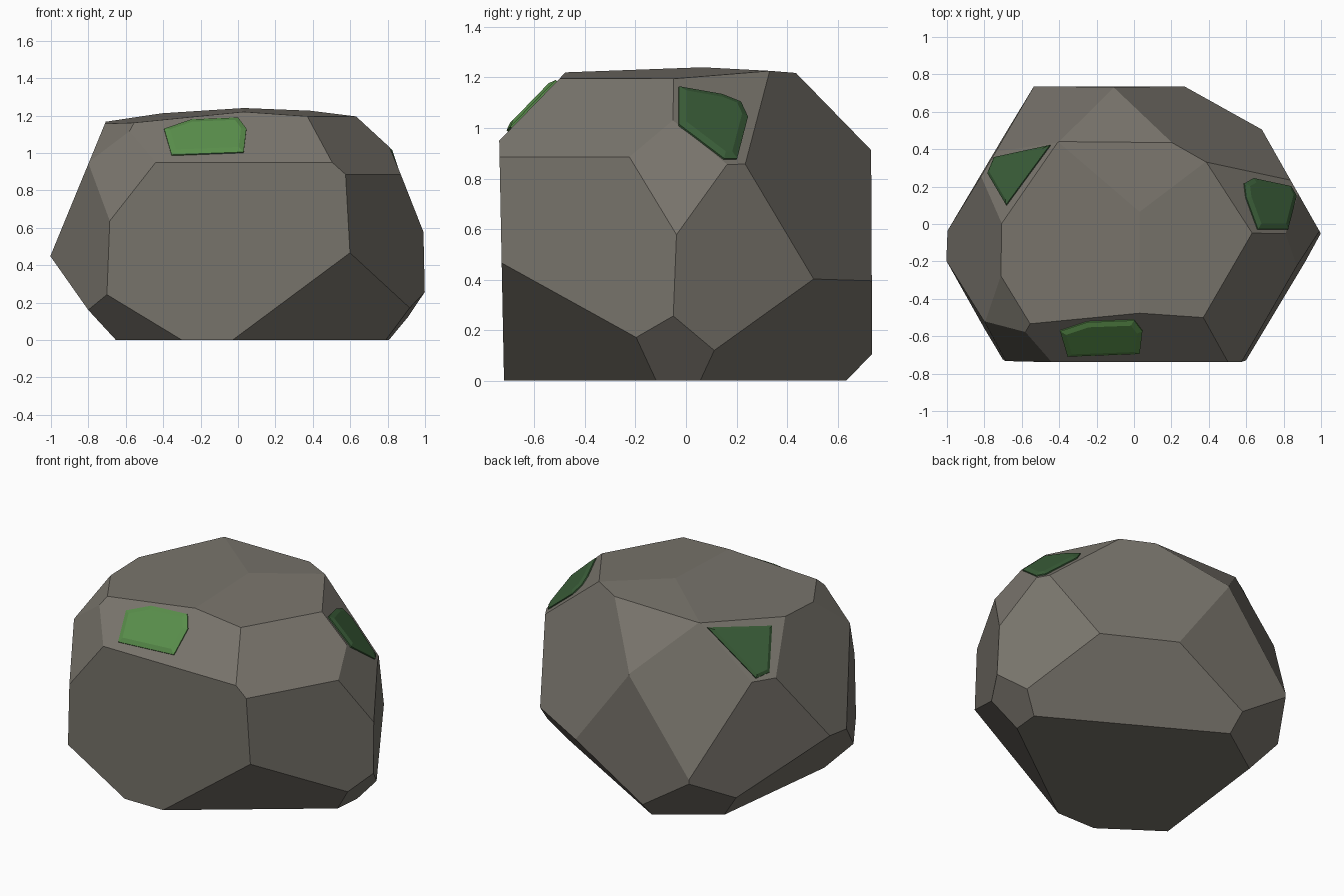
import bpy, bmesh
from mathutils import Vector

if "Cube" in bpy.data.objects:
    bpy.data.objects.remove(bpy.data.objects["Cube"])


def material(name, rgb):
    m = bpy.data.materials.new(name)
    m.diffuse_color = (*rgb, 1)
    m.use_nodes = True
    m.node_tree.nodes["Principled BSDF"].inputs["Base Color"].default_value = m.diffuse_color
    return m


STONE = material("grey stone", (0.190, 0.176, 0.150))
MOSS_LIGHT = material("light moss green", (0.10, 0.27, 0.07))
MOSS_DARK = material("dark moss green", (0.042, 0.110, 0.040))

# Faces kept in variables, because moss grows on them: a*x + b*y + c*z = d
FRONT_SLOPE = (0, -1.03, 1, 1.711)
RIGHT_SLOPE = (0.93, 0.52, 1, 1.757)
LEFT_SLOPE = (-1.034, 0.61, 1, 1.90)

# Every flat facet of the boulder, as one chisel cut
CUTS = [
    # base, front and back
    (0, 0, -1, 0), (0, -1, -0.02, 0.72), (0, 1, 0.005, 0.737),
    # three shallow crown facets
    (-0.096, -0.037, 1, 1.2347), (0.068, -0.037, 1, 1.2396), (-0.0089, 0.0645, 1, 1.2439),
    # upper slopes
    FRONT_SLOPE, RIGHT_SLOPE, LEFT_SLOPE,
    (-0.893, -0.524, 1, 1.937), (-1.33, -2.19, 1, 3.153),
    (0, 1.026, 1, 1.664), (0.91, -0.524, 1, 1.795),
    # left side
    (-1, -0.583, 0.027, 1.130), (-1, 0, 0.412, 1.188), (-1, 0.6, 0.01, 0.98),
    # back corners
    (-0.554, 1, 0.429, 1.182), (0.55, 1, 0.41, 1.046),
    # right side
    (1, 0.011, 0.40, 1.222), (1, 0.567, 0, 0.97), (1, -0.575, 0.045, 1.039),
    # undercuts round the base
    (0.728, -0.99, -1, 0.692), (-0.595, -0.845, -1, 0.787), (-1.167, 0.142, -1, 0.695),
    (-0.67, 0.97, -1, 0.748), (0.61, 1.064, -1, 0.552), (1.27, -0.12, -1, 1.018),
]


def finish(name, bm, mat):
    bmesh.ops.recalc_face_normals(bm, faces=bm.faces[:])
    me = bpy.data.meshes.new(name)
    bm.to_mesh(me)
    bm.free()
    me.materials.append(mat)
    ob = bpy.data.objects.new(name, me)
    bpy.context.collection.objects.link(ob)
    return ob


def chisel(bm, cut):
    """Slice away everything outside the plane and cap the hole."""
    n = Vector(cut[:3])
    co = n * cut[3] / n.length_squared
    res = bmesh.ops.bisect_plane(bm, geom=bm.verts[:] + bm.edges[:] + bm.faces[:], dist=1e-5,
                                 plane_co=co, plane_no=n.normalized(), clear_outer=True)
    edges = [g for g in res["geom_cut"] if isinstance(g, bmesh.types.BMEdge) and g.is_boundary]
    if edges:
        bmesh.ops.holes_fill(bm, edges=edges, sides=0)


def moss_patch(name, plane, axis, outline, mat, height=0.018, rim=0.028):
    """Plate on a facet; the outline is given as seen along one axis."""
    n = Vector(plane[:3])
    u, v = [i for i in range(3) if i != axis]
    bm = bmesh.new()
    low = []
    for a, b in outline:
        p = Vector((0, 0, 0))
        p[u], p[v] = a, b
        p[axis] = (plane[3] - n[u] * a - n[v] * b) / n[axis]
        low.append(p)
    n.normalize()
    base = bm.faces.new([bm.verts.new(p - n * 0.01) for p in low])
    base.normal_update()
    if base.normal.dot(n) < 0:
        base.normal_flip()
    # straight sides, then a sloped rim
    ret = bmesh.ops.extrude_face_region(bm, geom=[base])
    top = [g for g in ret["geom"] if isinstance(g, bmesh.types.BMFace)][0]
    bmesh.ops.translate(bm, verts=top.verts[:], vec=n * (0.01 + height * 0.4))
    top.normal_update()
    bmesh.ops.inset_region(bm, faces=[top], thickness=rim, use_even_offset=True)
    bmesh.ops.translate(bm, verts=top.verts[:], vec=n * height * 0.6)
    return finish(name, bm, mat)


# Boulder: a block chiselled flat by flat
bm = bmesh.new()
bmesh.ops.create_cube(bm, size=4)
for cut in CUTS:
    chisel(bm, cut)
finish("boulder", bm, STONE)

# Moss patches on three upper slopes
moss_patch("front_moss", FRONT_SLOPE, 1,
           [(-0.395, 1.125), (-0.25, 1.175), (0.0, 1.185), (0.045, 1.125),
            (0.03, 1.0), (-0.355, 0.985)], MOSS_LIGHT)
moss_patch("right_moss", RIGHT_SLOPE, 0,
           [(-0.03, 1.16), (0.14, 1.13), (0.215, 1.10), (0.243, 1.04),
            (0.2, 0.875), (0.148, 0.875), (-0.03, 1.01)], MOSS_DARK)
moss_patch("left_moss", LEFT_SLOPE, 2,
           [(-0.78, 0.27), (-0.745, 0.355), (-0.445, 0.42), (-0.68, 0.10)], MOSS_DARK, rim=0.018)
